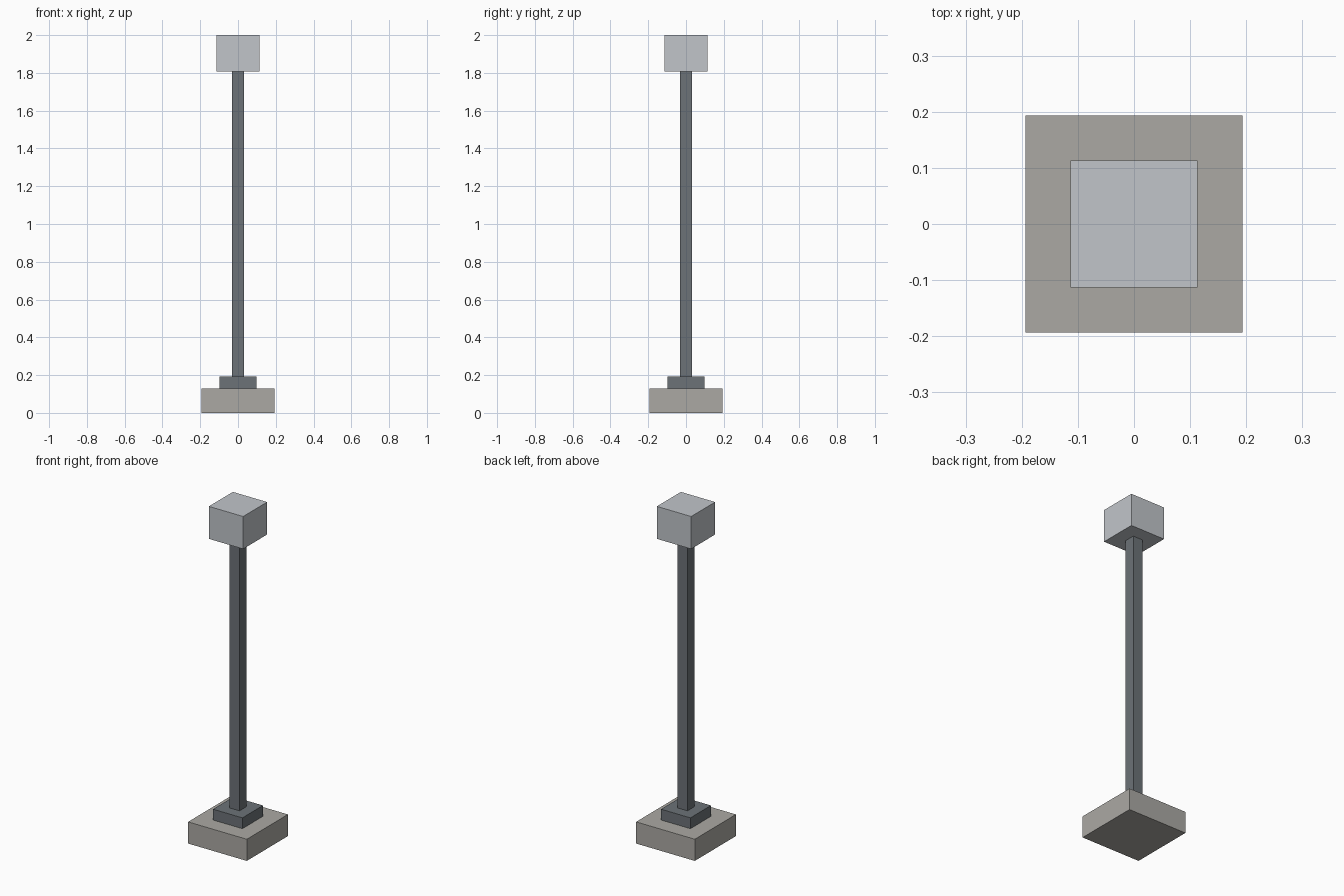
import bpy

if "Cube" in bpy.data.objects:
    bpy.data.objects.remove(bpy.data.objects["Cube"])

U = 2 / 31  # module: the post is 31 modules tall


def linear(c):
    c /= 255
    return c / 12.92 if c <= 0.04045 else ((c + 0.055) / 1.055) ** 2.4


def material(name, rgb):
    m = bpy.data.materials.new(name)
    m.diffuse_color = (*[linear(c) for c in rgb], 1)
    m.use_nodes = True
    m.node_tree.nodes["Principled BSDF"].inputs["Base Color"].default_value = m.diffuse_color
    return m


def box(name, width, z0, z1, mat):
    """Square block centred on the axis, sized in modules."""
    bpy.ops.mesh.primitive_cube_add(size=1, location=(0, 0, (z0 + z1) / 2 * U))
    ob = bpy.context.object
    ob.name = name
    ob.scale = (width * U, width * U, (z1 - z0) * U)
    bpy.ops.object.transform_apply(location=False, rotation=False, scale=True)
    ob.data.materials.append(mat)
    return ob


stone = material("warm grey stone", (171, 169, 164))
steel = material("dark grey steel", (108, 114, 119))
pale = material("pale grey", (193, 197, 202))

box("footing", 6, 0, 2, stone)
box("base_plate", 3, 2, 3, steel)
box("pole", 1, 3, 28, steel)
box("head_block", 3.5, 28, 31, pale)
